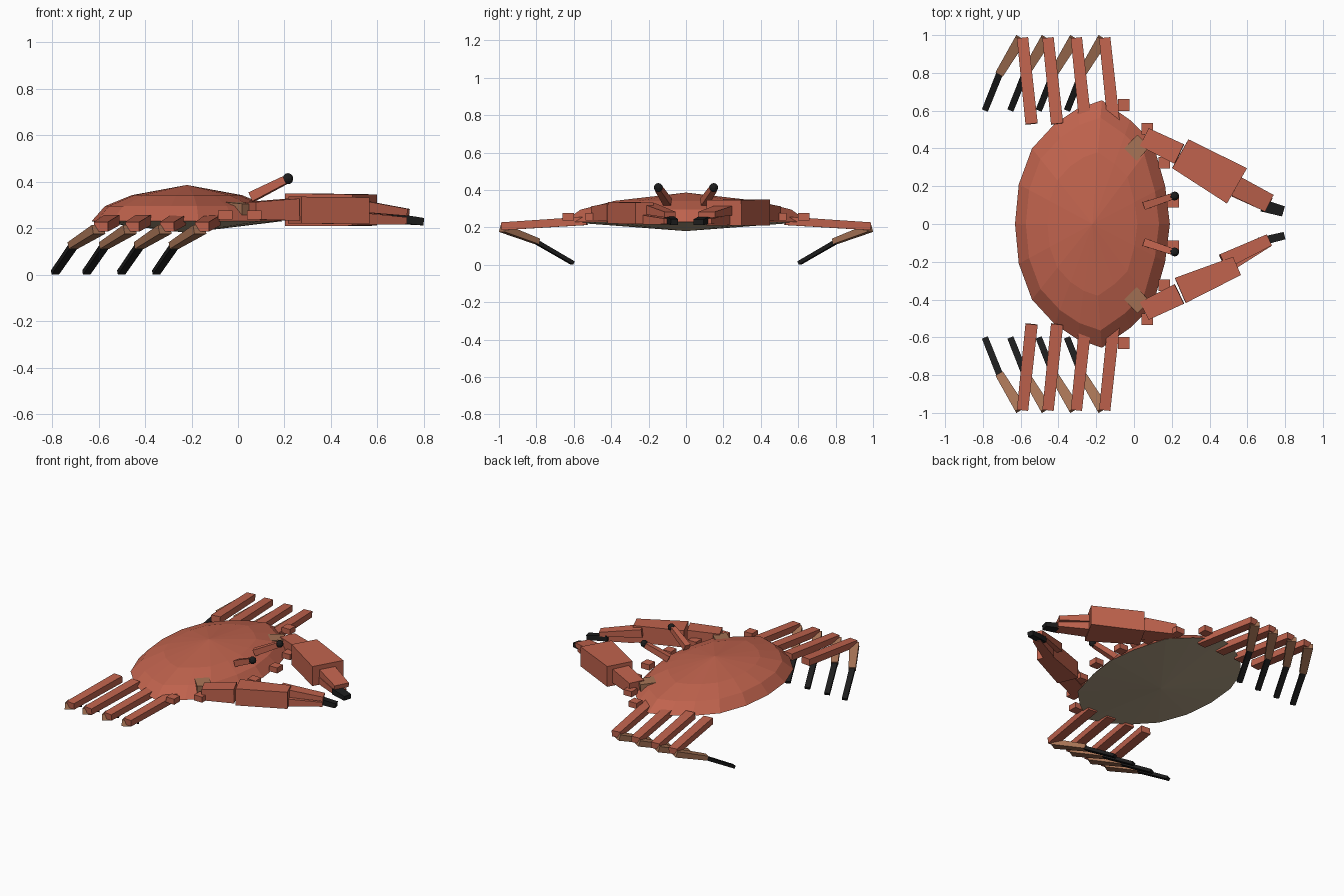
import bpy, bmesh
from mathutils import Vector

if "Cube" in bpy.data.objects:
    bpy.data.objects.remove(bpy.data.objects["Cube"])


def material(name, rgb):
    m = bpy.data.materials.new(name)
    m.diffuse_color = (*rgb, 1)
    m.use_nodes = True
    m.node_tree.nodes["Principled BSDF"].inputs["Base Color"].default_value = m.diffuse_color
    return m


RED = material("shell_red", (0.53, 0.125, 0.075))
BROWN = material("joint_brown", (0.38, 0.17, 0.09))
BLACK = material("tip_black", (0.012, 0.012, 0.012))
OLIVE = material("belly_olive", (0.45, 0.36, 0.24))


def make(name, bm, mat):
    bmesh.ops.recalc_face_normals(bm, faces=bm.faces)
    me = bpy.data.meshes.new(name)
    bm.to_mesh(me)
    bm.free()
    me.materials.append(mat)
    ob = bpy.data.objects.new(name, me)
    bpy.context.collection.objects.link(ob)
    return ob


def beam(name, a, b, start, end, mat):
    """Tapered box from a to b; start and end are (width, height)."""
    a, b = Vector(a), Vector(b)
    d = (b - a).normalized()
    side = Vector((0, 0, 1)).cross(d).normalized()
    up = d.cross(side)
    bm = bmesh.new()
    rings = []
    for p, (w, h) in ((a, start), (b, end)):
        rings.append([bm.verts.new(p + side * w / 2 * s + up * h / 2 * t)
                      for s, t in ((-1, -1), (1, -1), (1, 1), (-1, 1))])
    for r in rings:
        bm.faces.new(r)
    for i in range(4):
        j = (i + 1) % 4
        bm.faces.new((rings[0][i], rings[0][j], rings[1][j], rings[1][i]))
    return make(name, bm, mat)


# Shell outline: half profile mirrored across y
half = [(0.19, 0), (0.165, 0.2), (0.10, 0.43), (-0.02, 0.55), (-0.17, 0.655),
        (-0.30, 0.61), (-0.42, 0.53), (-0.54, 0.40), (-0.61, 0.21), (-0.63, 0)]
outline = half + [(x, -y) for x, y in half[-2:0:-1]]
CX = -0.22


def dome(name, levels, apex_z, mat):
    bm = bmesh.new()
    rings = [[bm.verts.new((CX + (x - CX) * s, y * s, z)) for x, y in outline]
             for s, z in levels]
    n = len(outline)
    for r0, r1 in zip(rings, rings[1:]):
        for i in range(n):
            j = (i + 1) % n
            bm.faces.new((r0[i], r0[j], r1[j], r1[i]))
    top = bm.verts.new((CX, 0, apex_z))
    for i in range(n):
        bm.faces.new((rings[-1][i], rings[-1][(i + 1) % n], top))
    ob = make(name, bm, mat)
    # Outward direction for an open surface
    up = apex_z > 0.25
    if (ob.data.polygons[0].normal.z > 0) != up:
        ob.data.flip_normals()


dome("carapace", [(1, 0.23), (0.86, 0.295), (0.58, 0.342)], 0.386, RED)
dome("belly", [(1, 0.23)], 0.18, OLIVE)

for side, s in (("left", 1), ("right", -1)):
    # Walking legs
    for i, x in enumerate((-0.155, -0.305, -0.455, -0.59)):
        tag = f"{side}_leg_{i + 1}"
        beam(tag + "_upper", (x + 0.048, 0.53 * s, 0.235), (x, 0.985 * s, 0.206),
             (0.065, 0.045), (0.06, 0.042), RED)
        beam(tag + "_middle", (x - 0.01, 0.98 * s, 0.195), (x - 0.122, 0.795 * s, 0.125),
             (0.06, 0.04), (0.045, 0.03), BROWN)
        beam(tag + "_tip", (x - 0.12, 0.80 * s, 0.122), (x - 0.198, 0.605 * s, 0.009),
             (0.036, 0.022), (0.034, 0.02), BLACK)

    # Rim bumps along the front edge
    for i, (x, y) in enumerate(((0.207, 0.118), (0.16, 0.325), (0.07, 0.505), (-0.055, 0.63))):
        beam(f"{side}_rim_bump_{i + 1}", (x - 0.031, y * s, 0.257), (x + 0.031, y * s, 0.257),
             (0.062, 0.038), (0.062, 0.038), RED)

    # Eyes on stalks
    beam(side + "_eye_stalk", (0.06, 0.098 * s, 0.335), (0.205, 0.147 * s, 0.408),
         (0.042, 0.042), (0.034, 0.034), RED)
    bm = bmesh.new()
    bmesh.ops.create_uvsphere(bm, u_segments=10, v_segments=6, radius=0.024)
    bmesh.ops.translate(bm, verts=bm.verts, vec=(0.215, 0.148 * s, 0.413))
    make(side + "_eye", bm, BLACK)

    # Claw arm joints
    beam(side + "_arm_joint", (-0.02, 0.365 * s, 0.28), (0.05, 0.44 * s, 0.275),
         (0.095, 0.065), (0.09, 0.06), BROWN)
    beam(side + "_wrist", (0.055, 0.46 * s, 0.275), (0.24, 0.37 * s, 0.28),
         (0.105, 0.075), (0.115, 0.095), RED)

# Large left claw
beam("left_palm", (0.245, 0.372, 0.28), (0.545, 0.202, 0.278), (0.175, 0.14), (0.215, 0.135), RED)
beam("left_upper_finger", (0.54, 0.20, 0.29), (0.715, 0.11, 0.268), (0.11, 0.05), (0.10, 0.03), RED)
beam("left_lower_finger", (0.54, 0.19, 0.24), (0.715, 0.10, 0.232), (0.10, 0.05), (0.08, 0.03), RED)
beam("left_claw_tip", (0.68, 0.098, 0.238), (0.79, 0.067, 0.228), (0.065, 0.04), (0.055, 0.03), BLACK)

# Slim right claw
beam("right_palm", (0.245, -0.352, 0.278), (0.545, -0.222, 0.275), (0.145, 0.115), (0.105, 0.115), RED)
beam("right_upper_finger", (0.47, -0.20, 0.30), (0.715, -0.085, 0.268), (0.085, 0.055), (0.065, 0.03), RED)
beam("right_lower_finger", (0.53, -0.20, 0.24), (0.715, -0.095, 0.232), (0.07, 0.05), (0.05, 0.03), RED)
beam("right_claw_tip", (0.66, -0.095, 0.245), (0.795, -0.062, 0.228), (0.045, 0.04), (0.04, 0.032), BLACK)
